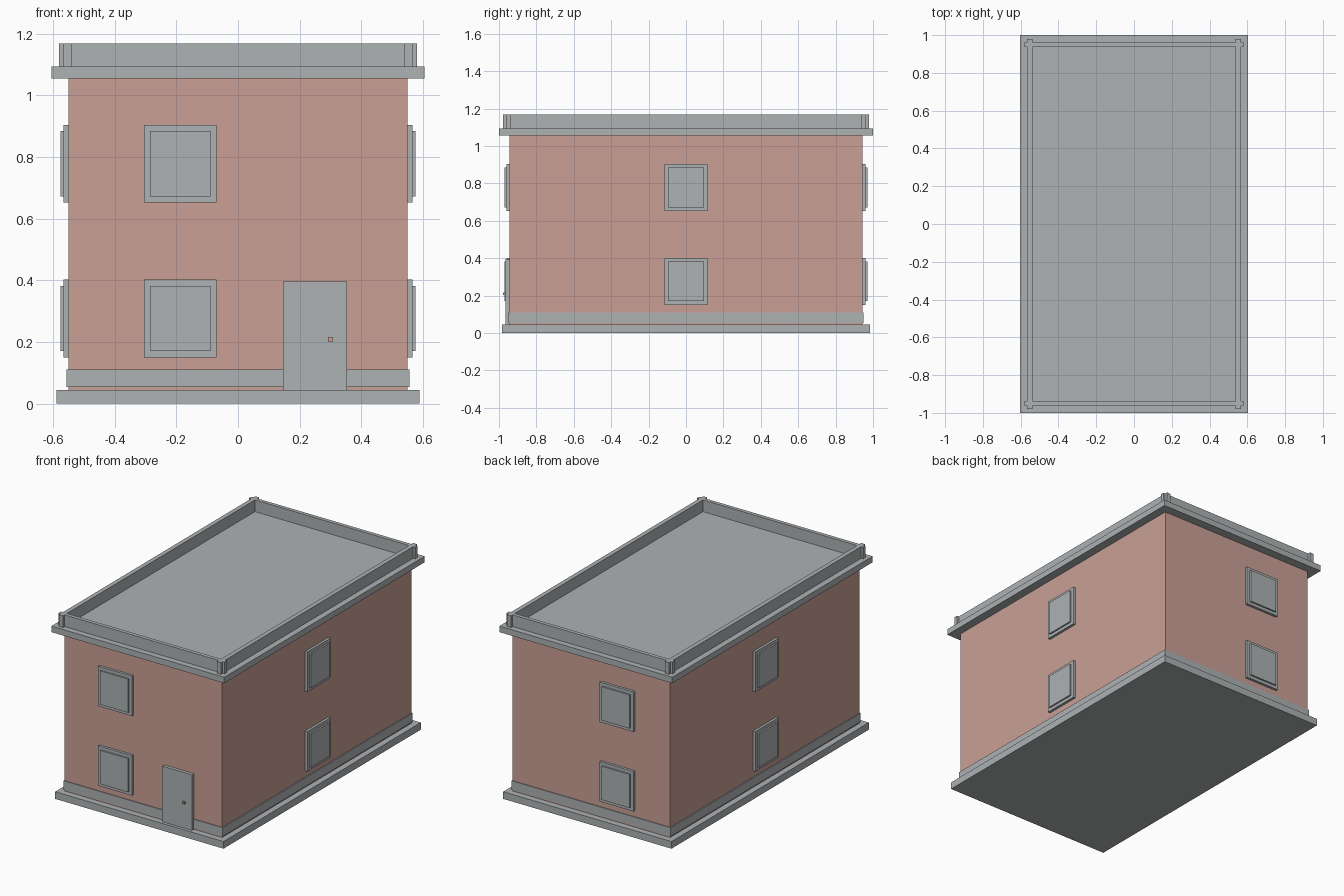
import bpy
import bmesh
from mathutils import Matrix, Vector

if "Cube" in bpy.data.objects:
    bpy.data.objects.remove(bpy.data.objects["Cube"], do_unlink=True)


def make_material(name, rgb):
    mat = bpy.data.materials.new(name)
    mat.use_nodes = True
    color = (*rgb, 1.0)
    mat.diffuse_color = color
    mat.node_tree.nodes["Principled BSDF"].inputs["Base Color"].default_value = color
    return mat


STONE = make_material("grey stone", (0.42, 0.445, 0.455))
BRICK = make_material("pink brick", (0.585, 0.352, 0.305))


def box(name, x, y, z, mat):
    """Axis-aligned box from (low, high) ranges."""
    low, high = (Vector(c) for c in zip(x, y, z))
    bm = bmesh.new()
    place = Matrix.Translation((low + high) / 2) @ Matrix.Diagonal((*(high - low), 1))
    bmesh.ops.create_cube(bm, size=1, matrix=place)
    mesh = bpy.data.meshes.new(name)
    bm.to_mesh(mesh)
    bm.free()
    mesh.materials.append(mat)
    obj = bpy.data.objects.new(name, mesh)
    bpy.context.collection.objects.link(obj)
    return obj


def sym(half):
    return (-half, half)


WALL_X, WALL_Y = 0.55, 0.944

# Stacked main masses
box("foundation_slab", sym(0.588), sym(0.984), (0, 0.045), STONE)
box("walls", sym(WALL_X), sym(WALL_Y), (0.045, 1.055), BRICK)
box("plinth", sym(0.556), sym(0.949), (0.054, 0.11), STONE)
box("roof_cornice", sym(0.604), sym(1.0), (1.055, 1.093), STONE)

# Parapet rails that cross at the corners, ends sticking out
RAIL_Z = (1.093, 1.167)
IN_X, OUT_X, END_X = 0.538, 0.566, 0.58
IN_Y, OUT_Y, END_Y = 0.938, 0.962, 0.979


def span(side, a, b):
    return tuple(sorted((side * a, side * b)))


for side, label_x, label_y in ((-1, "right", "front"), (1, "left", "back")):
    box(f"{label_y}_parapet", sym(END_X), span(side, IN_Y, OUT_Y), RAIL_Z, STONE)
    box(f"{label_x}_parapet", span(side, IN_X, OUT_X), sym(IN_Y), RAIL_Z, STONE)
    for end, label in ((-1, "front"), (1, "back")):
        box(f"{label}_{label_x}_parapet_end", span(side, IN_X, OUT_X),
            span(end, OUT_Y, END_Y), RAIL_Z, STONE)

# Windows: a frame with a raised pane, two floors on every wall
for floor, base in (("lower", 0.15), ("upper", 0.652)):
    for part, inset, depth in (("frame", 0, 0.016), ("pane", 0.02, 0.026)):
        z = (base + inset, base + 0.252 - inset)
        for side, label_x, label_y in ((-1, "right", "front"), (1, "left", "back")):
            box(f"{label_y}_{floor}_window_{part}",
                (-0.305 + inset, -0.069 - inset),
                span(side, WALL_Y, WALL_Y + depth), z, STONE)
            box(f"{label_x}_{floor}_window_{part}",
                span(side, WALL_X, WALL_X + depth),
                sym(0.116 - inset), z, STONE)

# Front door and knob
box("door", (0.146, 0.354), (-0.965, -WALL_Y), (0.045, 0.396), STONE)
box("door_knob", (0.292, 0.308), (-0.978, -0.965), (0.202, 0.216), BRICK)
